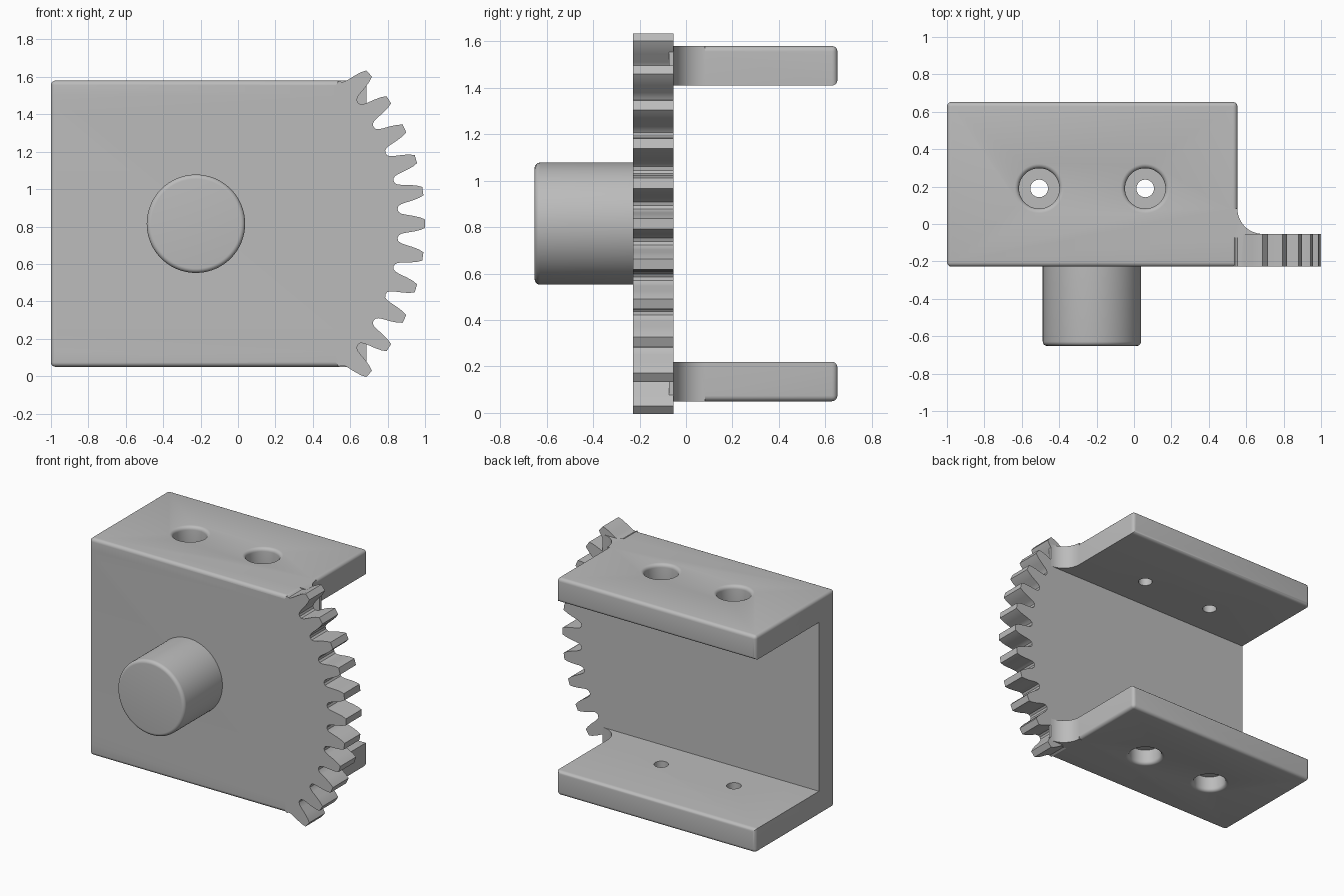
import bpy, bmesh
from math import sin, cos, pi, radians
from mathutils import Matrix

old = bpy.data.objects.get("Cube")
if old:
    bpy.data.objects.remove(old, do_unlink=True)

grey = bpy.data.materials.new("plain grey")
grey.use_nodes = True
colour = (0.5, 0.5, 0.5, 1)
grey.diffuse_color = colour
grey.node_tree.nodes["Principled BSDF"].inputs["Base Color"].default_value = colour

CX, CZ = -0.225, 0.815            # gear and pin axis
FRONT, INNER, BACK = -0.228, -0.053, 0.652
LEFT, RIGHT = -1.0, 0.553
LOW, TOP = 1.41, 1.58             # upper flange
R = 0.024                         # edge rounding


def finish(bm, name):
    bmesh.ops.recalc_face_normals(bm, faces=bm.faces[:])
    mesh = bpy.data.meshes.new(name)
    bm.to_mesh(mesh)
    bm.free()
    mesh.materials.append(grey)
    ob = bpy.data.objects.new(name, mesh)
    bpy.context.collection.objects.link(ob)
    return ob


def prism(points, offset):
    bm = bmesh.new()
    face = bm.faces.new([bm.verts.new(p) for p in points])
    geom = bmesh.ops.extrude_face_region(bm, geom=[face])["geom"]
    bmesh.ops.translate(bm, vec=offset, verts=[g for g in geom if isinstance(g, bmesh.types.BMVert)])
    return bm


def round_edges(bm, rule):
    edges = [e for e in bm.edges if rule(*(v.co for v in e.verts))]
    bmesh.ops.bevel(bm, geom=edges, offset=R, segments=5, profile=0.5, affect='EDGES')


def lathe(name, profile, matrix, sides=64):
    """Turn (radius, height) points about z, closed by end caps."""
    bm = bmesh.new()
    rings = [[bm.verts.new((r * cos(2 * pi * i / sides), r * sin(2 * pi * i / sides), h))
              for i in range(sides)] for r, h in profile]
    for a, b in zip(rings, rings[1:]):
        for i in range(sides):
            j = (i + 1) % sides
            bm.faces.new((a[i], a[j], b[j], b[i]))
    bm.faces.new(rings[0])
    bm.faces.new(rings[-1])
    bm.transform(matrix)
    return finish(bm, name)


def combine(target, tool, operation):
    mod = target.modifiers.new("join", 'BOOLEAN')
    mod.operation, mod.solver, mod.object = operation, 'EXACT', tool
    bpy.context.view_layer.objects.active = target
    bpy.ops.object.modifier_apply(modifier=mod.name)
    bpy.data.objects.remove(tool, do_unlink=True)


# Upper flange with rounded outer rim
bm = prism([(LEFT, FRONT, LOW), (RIGHT, FRONT, LOW), (RIGHT, BACK, LOW), (LEFT, BACK, LOW)],
           (0, 0, TOP - LOW))


def flange_rule(a, b):
    outer = min(a.z, b.z) > TOP - 0.01
    rear = min(a.y, b.y) > BACK - 0.01
    corner = max(a.x, b.x) < LEFT + 0.01 and max(a.y, b.y) < FRONT + 0.01
    return outer or rear or corner


round_edges(bm, flange_rule)
flange = finish(bm, "upper_flange")

# Concave fillet between the flange side and the plate
rad = 0.135
arc = [(RIGHT + rad - rad * sin(t), INNER + rad - rad * cos(t), LOW)
       for t in (i * pi / 24 for i in range(13))]
bm = prism([(RIGHT - 0.04, INNER - 0.02, LOW), (RIGHT + rad, INNER - 0.02, LOW)] + arc
           + [(RIGHT - 0.04, INNER + rad, LOW)], (0, 0, TOP - LOW))
combine(flange, finish(bm, "fillet"), 'UNION')

# Counterbored screw holes with a softened rim
rim = [(0.108 + R * (1 - cos(t)), TOP - R + R * sin(t)) for t in (i * pi / 10 for i in range(6))]
bore = [(0.047, LOW - 0.05), (0.047, TOP - 0.11), (0.108, TOP - 0.11)] + rim + [(0.108 + R, TOP + 0.05)]
for x in (-0.507, 0.06):
    combine(flange, lathe("hole", bore, Matrix.Translation((x, 0.19, 0)), 48), 'DIFFERENCE')

# Lower flange is the mirror image
lower = flange.copy()
lower.data = flange.data.copy()
lower.name = "lower_flange"
bpy.context.collection.objects.link(lower)
lower.data.transform(Matrix.Translation((0, 0, 2 * CZ)) @ Matrix.Diagonal((1, 1, -1, 1)))
lower.data.flip_normals()

# Plate whose right side is a toothed gear sector
pitch = 360 / 44
half = [(4.09, 1.081), (3.3, 1.086), (2.8, 1.1), (2.5, 1.12), (2.05, 1.165), (1.6, 1.2), (1.05, 1.226)]
tooth = [(-a, r) for a, r in half] + [(a, r) for a, r in reversed(half[1:])]
outline = [(LEFT, 2 * CZ - 1.5), (RIGHT - 0.03, 2 * CZ - 1.5), (RIGHT - 0.03, 2 * CZ - TOP + R)]
for k in range(-5, 6):
    for a, r in tooth:
        t = radians(k * pitch + a)
        outline.append((CX + r * cos(t), CZ + r * sin(t)))
t = radians(5.5 * pitch)
outline += [(CX + 1.081 * cos(t), CZ + 1.081 * sin(t)), (RIGHT - 0.03, TOP - R),
            (RIGHT - 0.03, 1.5), (LEFT, 1.5)]
bm = prism([(x, FRONT, z) for x, z in outline], (0, INNER - FRONT, 0))
round_edges(bm, lambda a, b: max(a.x, b.x) < LEFT + 0.01 and max(a.y, b.y) < FRONT + 0.01)
bracket = finish(bm, "geared_bracket")
combine(bracket, flange, 'UNION')
combine(bracket, lower, 'UNION')

# Pivot pin on the front
pr, length = 0.263, BACK + FRONT
pin_profile = [(pr, -0.05)] + [(pr - R + R * cos(t), length - R + R * sin(t))
                               for t in (i * pi / 12 for i in range(7))]
pin = lathe("pivot_pin", pin_profile,
            Matrix.Translation((CX, FRONT, CZ)) @ Matrix.Rotation(pi / 2, 4, 'X'), 96)

# Smooth shading with sharp creases
for ob in (bracket, pin):
    bpy.ops.object.select_all(action='DESELECT')
    ob.select_set(True)
    bpy.context.view_layer.objects.active = ob
    bpy.ops.object.shade_smooth_by_angle(angle=radians(30))
